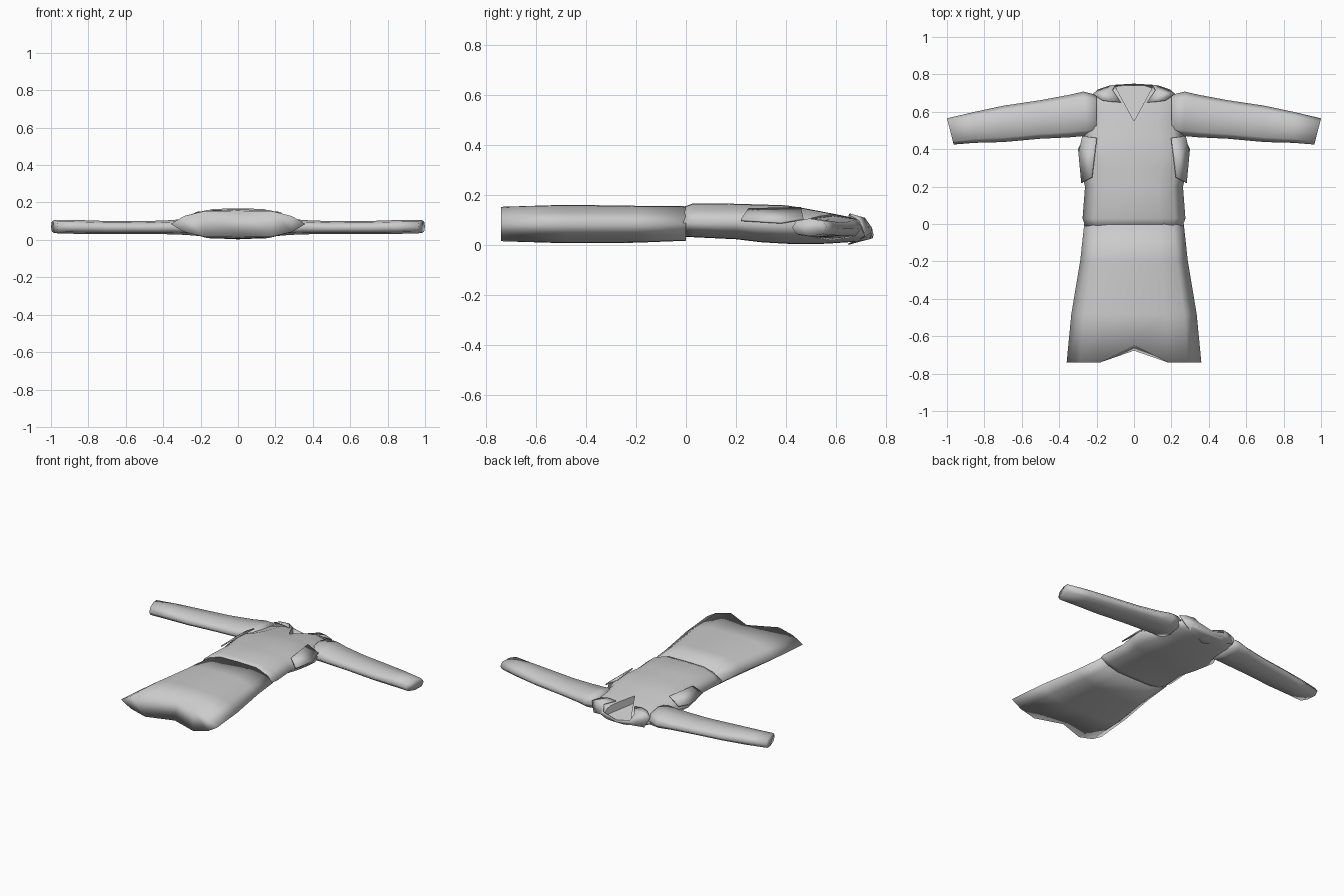
import bpy, bmesh

cube = bpy.data.objects.get("Cube")
if cube:
    bpy.data.objects.remove(cube, do_unlink=True)

cloth = bpy.data.materials.new("grey cloth")
cloth.use_nodes = True
cloth.diffuse_color = (0.6, 0.6, 0.6, 1)
cloth.node_tree.nodes["Principled BSDF"].inputs["Base Color"].default_value = (0.6, 0.6, 0.6, 1)


def finish(name, bm, smooth=True):
    bmesh.ops.recalc_face_normals(bm, faces=bm.faces)
    for f in bm.faces:
        f.smooth = smooth
    mesh = bpy.data.meshes.new(name)
    bm.to_mesh(mesh)
    bm.free()
    mesh.materials.append(cloth)
    ob = bpy.data.objects.new(name, mesh)
    bpy.context.collection.objects.link(ob)
    return ob


def loft(name, rings):
    """Skin closed rings and close both ends with strips from top to bottom."""
    bm = bmesh.new()
    rows = [[bm.verts.new(p) for p in ring] for ring in rings]
    n = len(rows[0])
    for a, b in zip(rows, rows[1:]):
        for i in range(n):
            j = (i + 1) % n
            bm.faces.new((a[i], a[j], b[j], b[i]))
    for r in (rows[0], rows[-1]):
        for i in range(-1, n // 2 - 1):
            strip = [r[i], r[i + 1], r[n - 3 - i], r[n - 2 - i]]
            bm.faces.new(list(dict.fromkeys(strip)))
    return finish(name, bm)


def thicken(ob, thickness):
    mod = ob.modifiers.new("cloth", "SOLIDIFY")
    mod.thickness = thickness
    mod.offset = 0


# Flattened body cross-section, ending on the left edge
UPPER = [(-.8, .6), (-.5, .97), (0, 1), (.5, .97), (.8, .6)]
SECTION = UPPER + [(1, 0)] + [(x, -z) for x, z in reversed(UPPER)] + [(-1, 0)]


def body_ring(y, half, low, high, edge, arch=0.0):
    ring = []
    for x, s in SECTION:
        z = edge + s * (high - edge if s > 0 else edge - low)
        lift = arch * max(0, 1 - abs(x) / .5) * (1 if s > 0 else .7)
        ring.append((x * half, y + lift, z))
    return ring


# Skirt with arched hem
loft("skirt", [body_ring(*s) for s in (
    (-.74, .36, .014, .156, .085, .09),
    (-.48, .335, .008, .162, .085),
    (-.2, .288, .01, .158, .085),
    (0, .266, .018, .156, .085))])

# Bodice, tapering to the shoulders and neck
bodice = loft("bodice", [body_ring(*s) for s in (
    (-.02, .258, .035, .15, .09),
    (.03, .275, .032, .168, .09),
    (.2, .262, .024, .166, .09),
    (.3, .285, .012, .163, .085),
    (.4, .3, .006, .16, .08),
    (.47, .265, .005, .149, .075),
    (.56, .26, .006, .132, .072),
    (.65, .255, .012, .115, .068),
    (.695, .21, .015, .102, .06),
    (.72, .16, .02, .085, .05),
    (.74, .1, .025, .05, .035))])

# V neck opening
bm = bmesh.new()
for x, y, z in ((0, .55, .085), (.125, .78, .03), (-.125, .78, .03)):
    for rise in (0, .3):
        bm.verts.new((x, y, z + rise))
bmesh.ops.convex_hull(bm, input=bm.verts)
cutter = finish("neck_cutter", bm, smooth=False)
cutter.hide_render = True
cutter.hide_set(True)
cut = bodice.modifiers.new("neck", "BOOLEAN")
cut.operation, cut.object, cut.solver = "DIFFERENCE", cutter, "EXACT"

# Sleeves: x, front y, back y, low z, high z, lean of the cuff
STATIONS = ((.2, .48, .69, .02, .125, 0), (.27, .47, .708, .026, .115, 0),
            (.35, .463, .69, .03, .106, 0), (.5, .456, .662, .031, .1, 0),
            (.7, .438, .632, .031, .101, 0), (.85, .434, .6, .032, .106, 0),
            (.982, .425, .565, .036, .107, .018))
ROUND = [(-.75, .75), (0, 1), (.75, .75), (1, 0), (.75, -.75), (0, -1), (-.75, -.75), (-1, 0)]
for side, name in ((1, "left_sleeve"), (-1, "right_sleeve")):
    rings = []
    for x, y0, y1, z0, z1, lean in STATIONS:
        rings.append([(side * (x + lean * u), (y0 + y1) / 2 + u * (y1 - y0) / 2,
                       (z0 + z1) / 2 + w * (z1 - z0) / 2) for u, w in ROUND])
    loft(name, rings)

# Collar draped round the back of the neck, with a lapel on each side
INNER = [(.07, .65, .117), (.115, .715, .108), (.1, .742, .07), (0, .748, .045)]
MIDDLE = [(.13, .655, .125), (.17, .7, .112), (.13, .738, .05), (0, .747, .03)]
OUTER = [(.17, .66, .118), (.218, .695, .098), (.19, .718, .035), (0, .65, .004)]
bm = bmesh.new()
strips = []
for edge in (INNER, MIDDLE, OUTER):
    path = edge + [(-x, y, z) for x, y, z in reversed(edge[:-1])]
    strips.append([bm.verts.new(p) for p in path])
for a, b in zip(strips, strips[1:]):
    for i in range(len(a) - 1):
        bm.faces.new((a[i], a[i + 1], b[i + 1], b[i]))
thicken(finish("collar", bm), .005)

# Loose folds beside the armholes
FOLD = ((.2, .46, .15), (.275, .47, .105), (.295, .38, .09), (.28, .22, .1), (.225, .25, .145))
for side, name in ((1, "left_fold"), (-1, "right_fold")):
    bm = bmesh.new()
    bm.faces.new([bm.verts.new((side * x, y, z)) for x, y, z in FOLD])
    thicken(finish(name, bm), .008)
